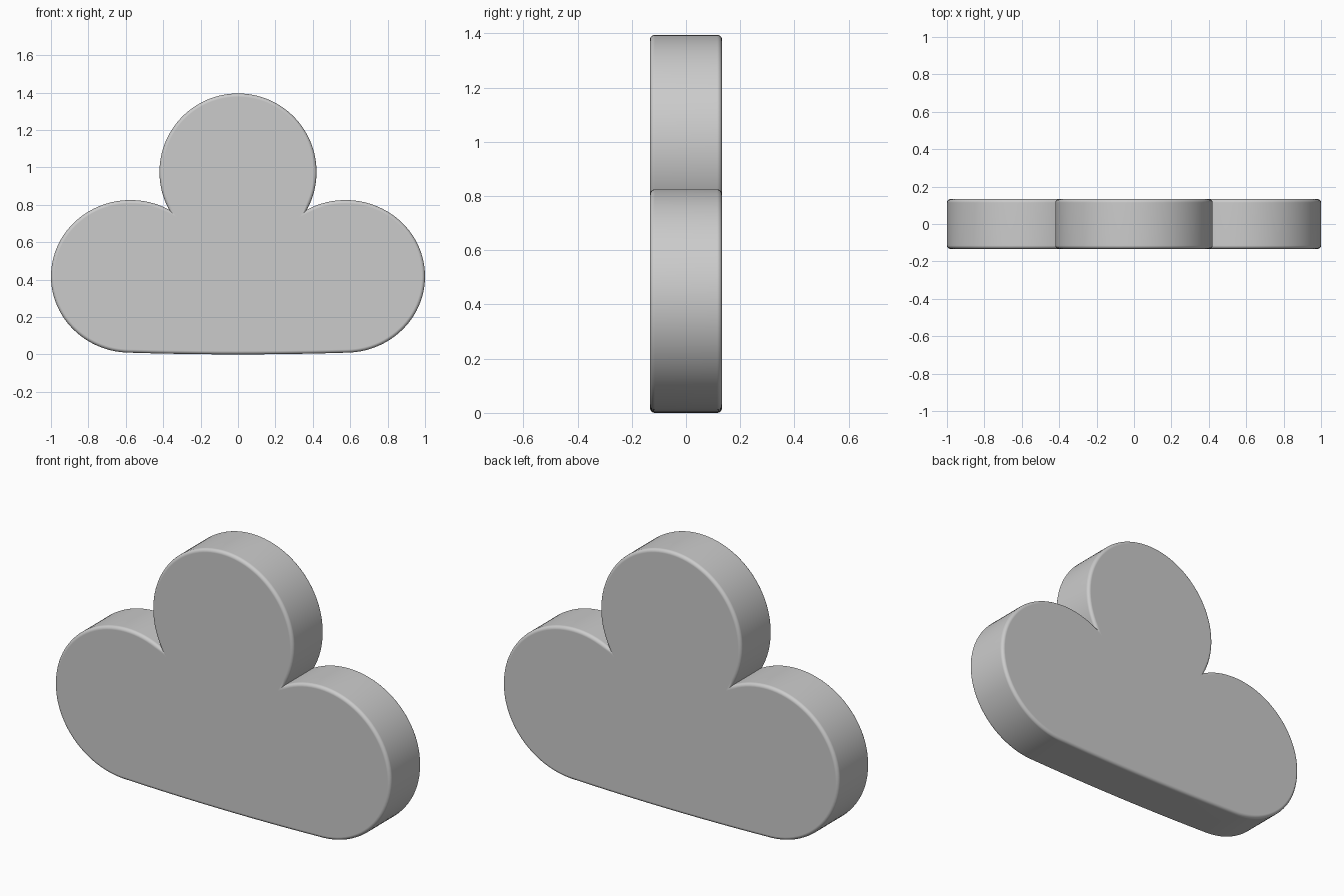
import bpy, bmesh
from math import sin, cos, pi, atan2, hypot

if "Cube" in bpy.data.objects:
    bpy.data.objects.remove(bpy.data.objects["Cube"])

LOBE_X, LOBE_Z, LOBE_RX, LOBE_RZ = 0.575, 0.417, 0.425, 0.408
HEAD_Z, HEAD_R = 0.975, 0.42
DEPTH, ROUND = 0.266, 0.018


def lobe(t):
    return LOBE_X + LOBE_RX * cos(t), LOBE_Z + LOBE_RZ * sin(t)


# Angle at which the side lobe meets the top puff
lo, hi = pi / 2, pi
for _ in range(40):
    mid = (lo + hi) / 2
    x, z = lobe(mid)
    if hypot(x, z - HEAD_Z) > HEAD_R:
        lo = mid
    else:
        hi = mid
notch = lobe(lo)
head_start = atan2(notch[1] - HEAD_Z, notch[0])

# Right half of the outline: sagging base, side lobe, top puff
sag = LOBE_Z - LOBE_RZ
half = [(LOBE_X * i / 6, sag * (i / 6) ** 2) for i in range(6)]
half += [lobe(-pi / 2 + (lo + pi / 2) * i / 56) for i in range(57)]
half += [(HEAD_R * cos(a), HEAD_Z + HEAD_R * sin(a))
         for a in (head_start + (pi / 2 - head_start) * i / 36 for i in range(1, 36))]
half.append((0, HEAD_Z + HEAD_R))
outline = half + [(-x, z) for x, z in half[-2:0:-1]]

# Extrude the outline into a slab
bm = bmesh.new()
front = bm.faces.new([bm.verts.new((x, -DEPTH / 2, z)) for x, z in outline])
ext = bmesh.ops.extrude_face_region(bm, geom=[front], use_keep_orig=True)
bmesh.ops.translate(bm, vec=(0, DEPTH, 0),
                    verts=[v for v in ext["geom"] if isinstance(v, bmesh.types.BMVert)])
bmesh.ops.recalc_face_normals(bm, faces=bm.faces)

# Round the front and back rims
rims = [e for e in bm.edges if abs(e.verts[0].co.y - e.verts[1].co.y) < 1e-5]
bmesh.ops.bevel(bm, geom=rims, offset=ROUND, offset_type='OFFSET', segments=4,
                profile=0.5, affect='EDGES', clamp_overlap=False)

mesh = bpy.data.meshes.new("cloud")
bm.to_mesh(mesh)
bm.free()
cloud = bpy.data.objects.new("cloud", mesh)
bpy.context.collection.objects.link(cloud)

# Smooth shading with crisp notches and flat faces
bpy.context.view_layer.objects.active = cloud
cloud.select_set(True)
bpy.ops.object.shade_smooth_by_angle(angle=0.7)
wn = cloud.modifiers.new("flat_faces", 'WEIGHTED_NORMAL')
wn.keep_sharp = True
